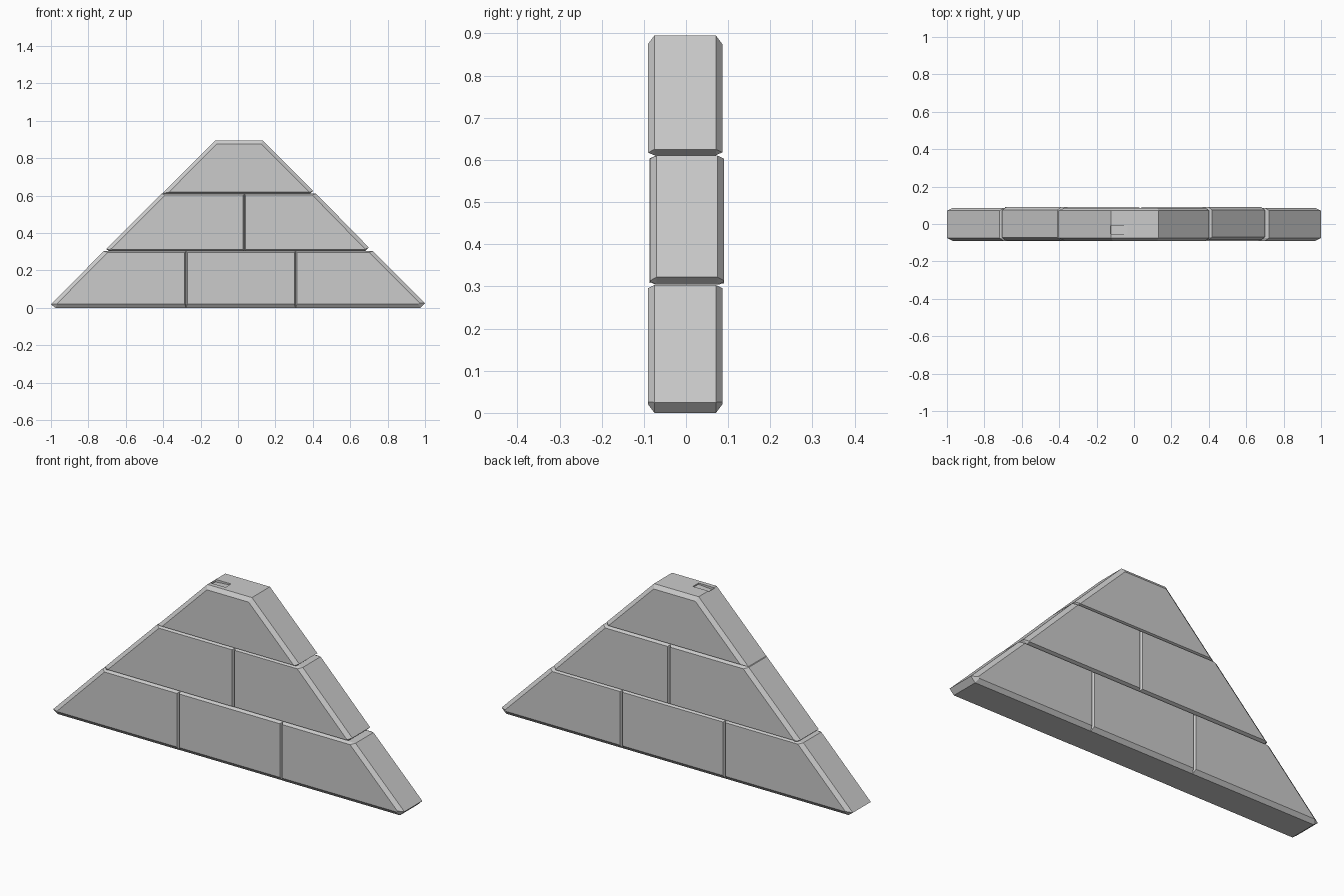
import bpy, bmesh
from mathutils import Vector

if "Cube" in bpy.data.objects:
    bpy.data.objects.remove(bpy.data.objects["Cube"])

SEAM, RIM, TIP = 0.007, 0.02, 0.022   # bevel widths: joints, outer edges, clipped corners
DEPTH = 0.015


def inset_ring(pts, widths):
    """Offset a counter-clockwise outline inward, one width per edge."""
    n, lines, out = len(pts), [], []
    for i in range(n):
        a, b = Vector(pts[i]), Vector(pts[(i + 1) % n])
        d = (b - a).normalized()
        lines.append((a + Vector((-d.y, d.x)) * widths[i], d))
    for i in range(n):
        (p, d), (q, e) = lines[i - 1], lines[i]
        out.append(p + d * ((q - p).cross(e) / d.cross(e)))
    return out


def stone(name, outline, y0, y1):
    """Block with bevelled front and back rims; outline = (x, z, width of following edge)."""
    pts = [(p[0], p[1]) for p in outline]
    inner = inset_ring(pts, [p[2] for p in outline])
    rings = [(inner, y0), (pts, y0 + DEPTH), (pts, y1 - DEPTH), (inner, y1)]
    bm = bmesh.new()
    loops = [[bm.verts.new((p[0], y, p[1])) for p in ring] for ring, y in rings]
    n = len(pts)
    for a, b in zip(loops, loops[1:]):
        for i in range(n):
            j = (i + 1) % n
            bm.faces.new((a[i], a[j], b[j], b[i]))
    bm.faces.new(loops[0])
    bm.faces.new(loops[-1][::-1])
    bmesh.ops.recalc_face_normals(bm, faces=bm.faces[:])
    me = bpy.data.meshes.new(name)
    bm.to_mesh(me)
    bm.free()
    ob = bpy.data.objects.new(name, me)
    bpy.context.collection.objects.link(ob)
    return ob


# bottom course: three stones
F, B = -0.09, 0.086
stone("bottom_left_stone", [(-1, 0.018, TIP), (-0.976, 0, RIM), (-0.278, 0, SEAM),
                            (-0.278, 0.303, SEAM), (-0.718, 0.303, RIM)], F, B)
stone("bottom_middle_stone", [(-0.278, 0, RIM), (0.308, 0, SEAM),
                              (0.308, 0.303, SEAM), (-0.278, 0.303, SEAM)], F + 0.001, B)
stone("bottom_right_stone", [(0.308, 0, RIM), (0.975, 0, TIP), (1, 0.025, RIM),
                             (0.722, 0.303, SEAM), (0.308, 0.303, SEAM)], F, B)

# middle course: two stones, set slightly further back
stone("middle_left_stone", [(-0.692, 0.304, SEAM), (0.034, 0.304, SEAM),
                            (0.034, 0.61, SEAM), (-0.41, 0.61, RIM), (-0.705, 0.315, SEAM)], -0.087, 0.09)
stone("middle_right_stone", [(0.034, 0.304, SEAM), (0.68, 0.304, SEAM), (0.70, 0.322, RIM),
                             (0.418, 0.61, SEAM), (0.034, 0.61, SEAM)], -0.085, 0.09)

# cap stone with a shallow chip in its top
cap = stone("cap_stone", [(-0.405, 0.611, SEAM), (0.385, 0.611, SEAM), (0.402, 0.625, RIM),
                          (0.132, 0.895, RIM), (-0.122, 0.895, RIM)], F, B)
bpy.ops.mesh.primitive_cube_add(size=1, location=(-0.08, -0.03, 0.9))
chip = bpy.context.object
chip.name = "chip_cutter"
chip.scale = (0.09, 0.045, 0.03)
chip.rotation_euler = (0, -0.08, 0)
chip.hide_render = True
chip.hide_set(True)
cut = cap.modifiers.new("chip", 'BOOLEAN')
cut.object = chip
cut.operation = 'DIFFERENCE'
